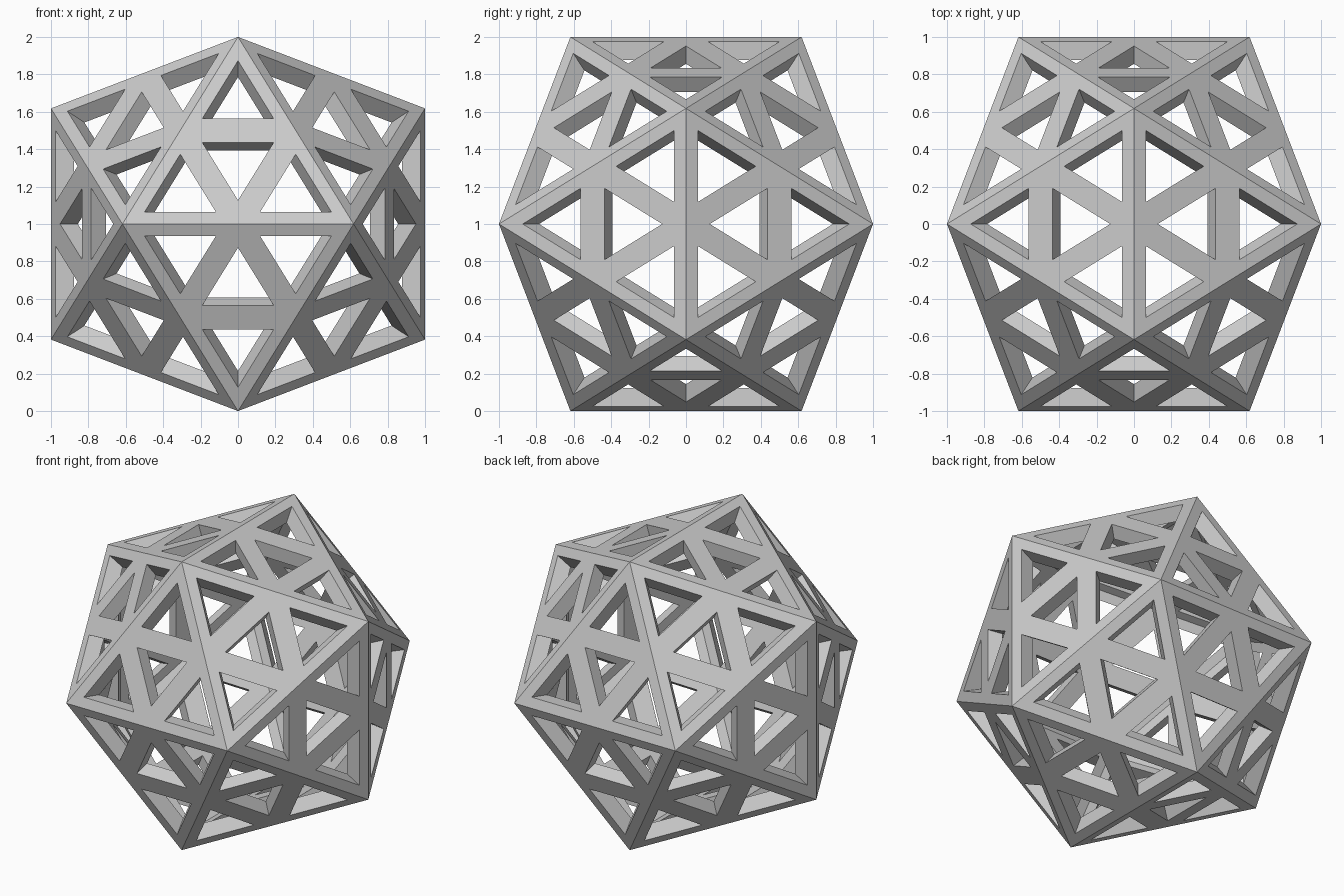
import bpy
import bmesh
from mathutils import Vector

cube = bpy.data.objects.get("Cube")
if cube:
    bpy.data.objects.remove(cube, do_unlink=True)

SHORT = (5 ** 0.5 - 1) / 2   # half edge of a twenty-sided solid with unit half width
STRUT = 0.068                # half width of each strut
INNER = 0.9                  # inner shell size relative to the outer shell

# Single grey material
grey = bpy.data.materials.new("plain_grey")
grey.use_nodes = True
colour = (0.6, 0.6, 0.6, 1)
grey.diffuse_color = colour
grey.node_tree.nodes["Principled BSDF"].inputs["Base Color"].default_value = colour

# Solid twenty-sided shell from three crossed golden rectangles
bm = bmesh.new()
for a in (-SHORT, SHORT):
    for b in (-1, 1):
        for corner in ((0, a, b), (b, 0, a), (a, b, 0)):
            bm.verts.new(corner)
bmesh.ops.convex_hull(bm, input=bm.verts[:])
bmesh.ops.recalc_face_normals(bm, faces=bm.faces[:])

# Split every face into four triangles and open a hole in each
bmesh.ops.subdivide_edges(bm, edges=bm.edges[:], cuts=1, use_grid_fill=True)
panels = bm.faces[:]
bmesh.ops.inset_individual(bm, faces=panels, thickness=STRUT, use_even_offset=True)
bmesh.ops.delete(bm, geom=panels, context='FACES')

# Inner shell, with walls tapering toward the centre around each hole
outer_faces = bm.faces[:]
rims = [e for e in bm.edges if e.is_boundary]
inner = {v: bm.verts.new(v.co * INNER) for v in bm.verts[:]}
for face in outer_faces:
    bm.faces.new([inner[v] for v in reversed(face.verts[:])])
for edge in rims:
    v, w = edge.verts
    bm.faces.new((v, w, inner[w], inner[v]))
bmesh.ops.recalc_face_normals(bm, faces=bm.faces[:])
bmesh.ops.translate(bm, verts=bm.verts[:], vec=Vector((0, 0, 1)))

# Finished frame object
mesh = bpy.data.meshes.new("lattice_frame")
bm.to_mesh(mesh)
bm.free()
mesh.materials.append(grey)
frame = bpy.data.objects.new("lattice_frame", mesh)
bpy.context.collection.objects.link(frame)
